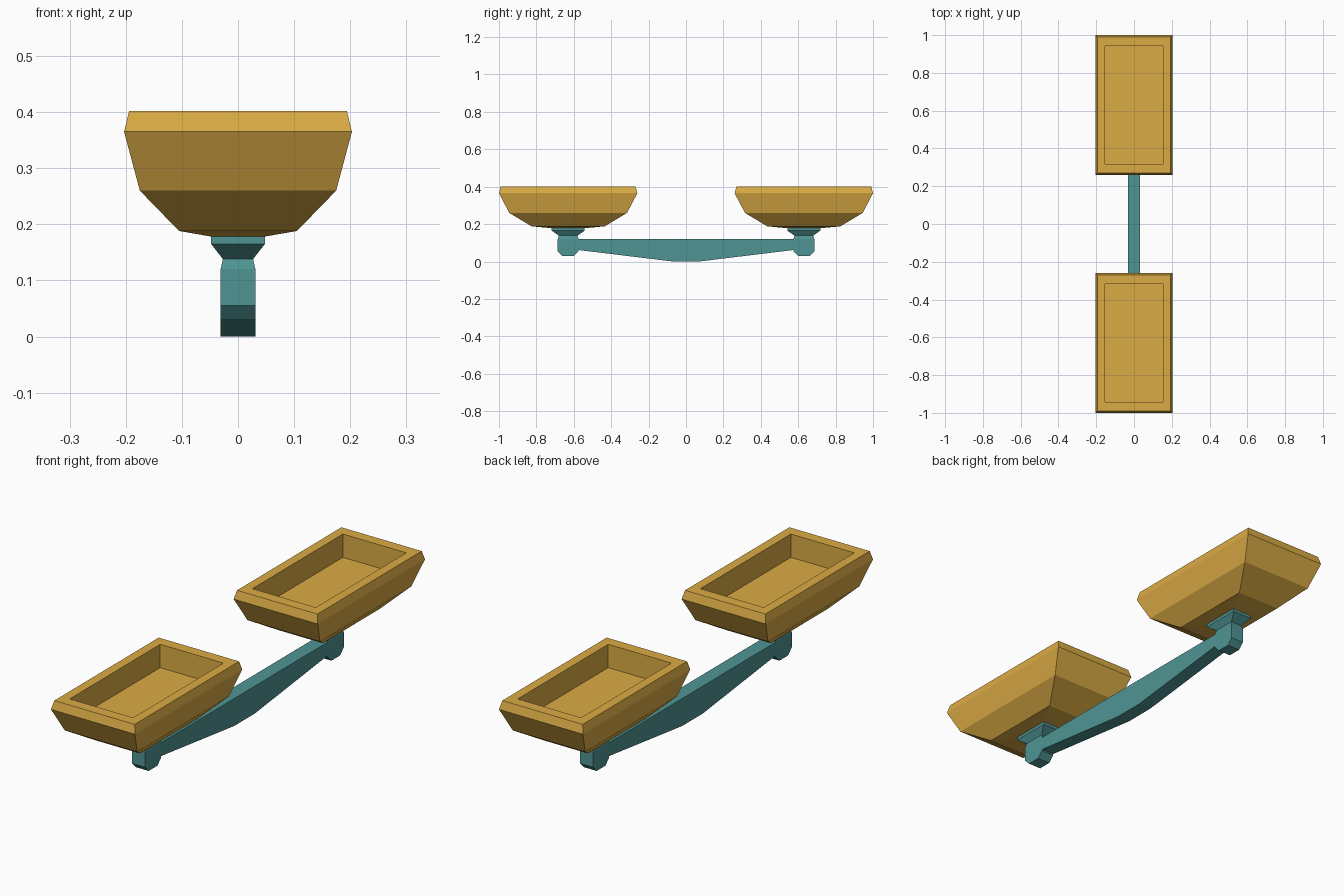
import bpy, bmesh

if "Cube" in bpy.data.objects:
    bpy.data.objects.remove(bpy.data.objects["Cube"])

ARM = 0.63      # distance of each pan from the pivot
BEAM_HX = 0.031


def material(name, rgb):
    m = bpy.data.materials.new(name)
    m.diffuse_color = (*rgb, 1)
    m.use_nodes = True
    m.node_tree.nodes["Principled BSDF"].inputs["Base Color"].default_value = m.diffuse_color
    return m


def finish(bm, name, mat, loc=(0, 0, 0)):
    bmesh.ops.recalc_face_normals(bm, faces=bm.faces[:])
    me = bpy.data.meshes.new(name)
    bm.to_mesh(me)
    bm.free()
    me.materials.append(mat)
    ob = bpy.data.objects.new(name, me)
    ob.location = loc
    bpy.context.collection.objects.link(ob)
    return ob


def rect_loft(name, levels, mat, loc):
    """Skin a stack of rectangles given as (z, half x, half y)."""
    bm = bmesh.new()
    rings = [[bm.verts.new((sx * hx, sy * hy, z))
              for sx, sy in ((-1, -1), (1, -1), (1, 1), (-1, 1))]
             for z, hx, hy in levels]
    for a, b in zip(rings, rings[1:]):
        for i in range(4):
            j = (i + 1) % 4
            bm.faces.new((a[i], a[j], b[j], b[i]))
    bm.faces.new(rings[0])
    bm.faces.new(rings[-1])
    return finish(bm, name, mat, loc)


def side_extrude(name, profile, half_x, mat, loc=(0, 0, 0)):
    """Extrude a (y, z) outline across x."""
    bm = bmesh.new()
    face = bm.faces.new([bm.verts.new((-half_x, y, z)) for y, z in profile])
    new = bmesh.ops.extrude_face_region(bm, geom=[face])["geom"]
    verts = [v for v in new if isinstance(v, bmesh.types.BMVert)]
    bmesh.ops.translate(bm, verts=verts, vec=(2 * half_x, 0, 0))
    return finish(bm, name, mat, loc)


gold = material("gold", (0.71, 0.41, 0.06))
teal = material("teal", (0.08, 0.30, 0.30))

# Balance beam, deepest in the middle
side_extrude("beam", [(-0.58, 0.062), (-0.07, 0), (0.07, 0), (0.58, 0.062),
                      (0.58, 0.12), (-0.58, 0.12)], BEAM_HX, teal)

for side, s in (("front", -1), ("back", 1)):
    loc = (0, s * ARM, 0)
    # Chamfered block at the beam end
    side_extrude(side + "_end_block",
                 [(-0.056, 0.055), (-0.03, 0.029), (0.03, 0.029),
                  (0.056, 0.055), (0.056, 0.12), (-0.056, 0.12)],
                 BEAM_HX, teal, loc)
    # Pinched neck flaring into the pan support
    rect_loft(side + "_pan_support",
              [(0.12, 0.031, 0.056), (0.138, 0.027, 0.05),
               (0.165, 0.048, 0.088), (0.178, 0.048, 0.088)], teal, loc)
    # Hollow rectangular pan: outside, rim, then inner walls and floor
    rect_loft(side + "_pan",
              [(0.178, 0.047, 0.087), (0.188, 0.105, 0.195),
               (0.26, 0.175, 0.315), (0.365, 0.203, 0.37),
               (0.402, 0.194, 0.36), (0.402, 0.153, 0.312),
               (0.30, 0.153, 0.312)], gold, loc)
